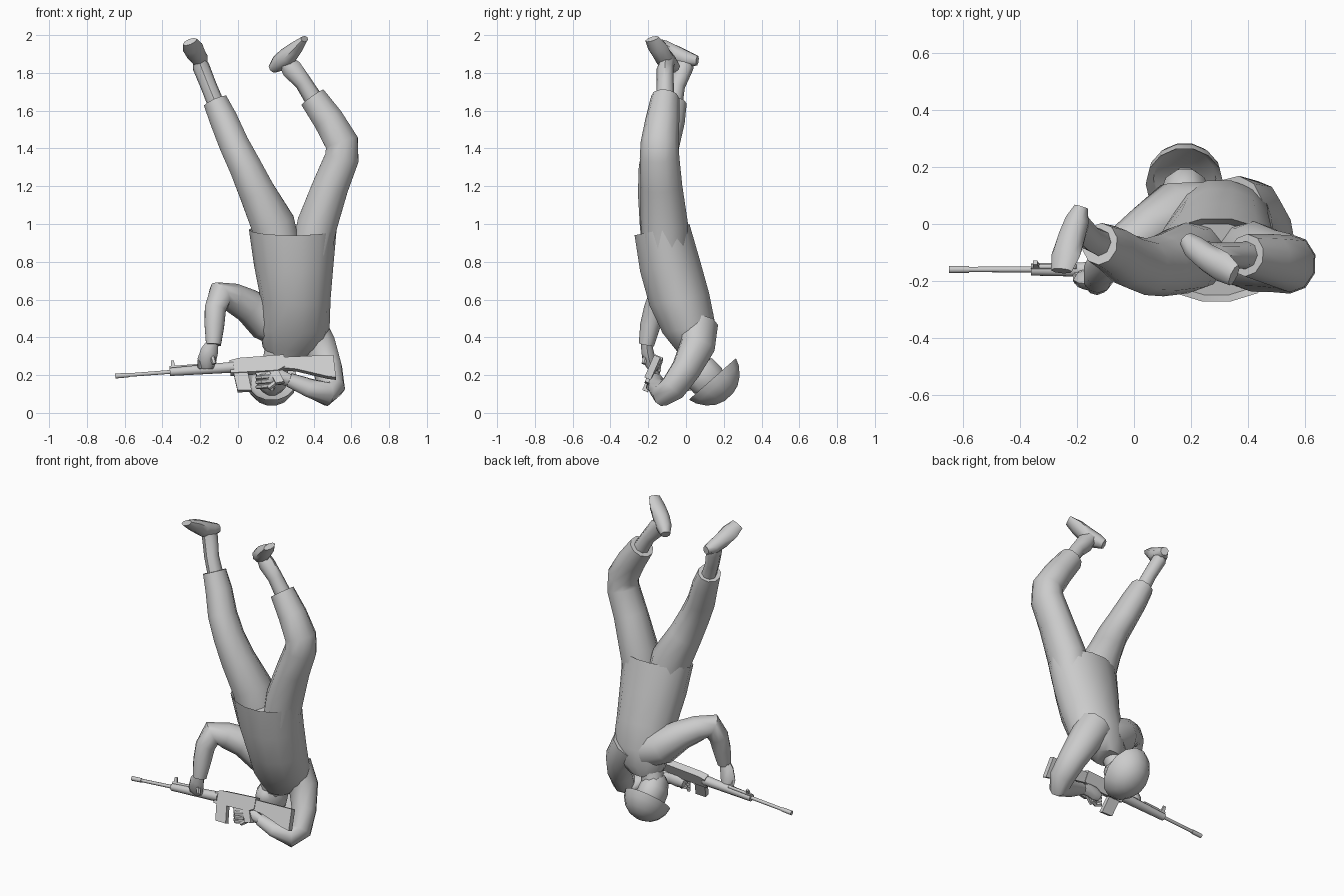
import bpy, bmesh, math
from mathutils import Vector

V = Vector
grey = bpy.data.materials.new("plain_grey")
grey.diffuse_color = (0.6, 0.6, 0.6, 1)


def finish(name, bm):
    bmesh.ops.recalc_face_normals(bm, faces=bm.faces[:])
    me = bpy.data.meshes.new(name)
    bm.to_mesh(me)
    bm.free()
    me.materials.append(grey)
    ob = bpy.data.objects.new(name, me)
    bpy.context.collection.objects.link(ob)
    return ob


def loft(name, rings, ref=(1, 0, 0), sides=10, axis=None):
    """Skin elliptical rings (x, y, z, radius along ref, radius across ref)."""
    bm = bmesh.new()
    cs = [V(r[:3]) for r in rings]
    loops = []
    for i, r in enumerate(rings):
        t = V(axis) if axis else cs[min(i + 1, len(cs) - 1)] - cs[max(i - 1, 0)]
        t.normalize()
        a = V(ref) - t * V(ref).dot(t)
        a.normalize()
        b = t.cross(a)
        loops.append([bm.verts.new(cs[i] + a * r[3] * math.cos(k * math.tau / sides)
                                   + b * r[4] * math.sin(k * math.tau / sides))
                      for k in range(sides)])
    for p, q in zip(loops, loops[1:]):
        for k in range(sides):
            n = (k + 1) % sides
            bm.faces.new((p[k], p[n], q[n], q[k]))
    bm.faces.new(loops[0])
    bm.faces.new(loops[-1])
    return finish(name, bm)


# Jacket, narrowing into the collar
loft("jacket", [(0.29, -0.125, 0.925, 0.20, 0.13), (0.29, -0.127, 0.97, 0.232, 0.152),
                (0.295, -0.085, 0.78, 0.21, 0.165), (0.305, -0.035, 0.60, 0.185, 0.165),
                (0.30, 0.015, 0.45, 0.185, 0.145), (0.29, 0.05, 0.35, 0.16, 0.105),
                (0.26, 0.06, 0.29, 0.09, 0.07)], sides=14, axis=(0, 0.2, -0.98))

# Trouser legs
loft("left_trouser", [(0.22, -0.11, 0.85, 0.12, 0.12), (0.185, -0.12, 1.0, 0.125, 0.122),
                      (0.10, -0.145, 1.17, 0.11, 0.10), (0.04, -0.15, 1.30, 0.10, 0.09),
                      (-0.02, -0.13, 1.42, 0.095, 0.083), (-0.075, -0.09, 1.55, 0.085, 0.078),
                      (-0.12, -0.07, 1.65, 0.075, 0.068)], ref=(0, 1, 0))
loft("right_trouser", [(0.39, -0.11, 0.85, 0.12, 0.11), (0.42, -0.115, 1.0, 0.125, 0.112),
                       (0.49, -0.13, 1.20, 0.11, 0.10), (0.55, -0.14, 1.35, 0.105, 0.095),
                       (0.55, -0.14, 1.43, 0.10, 0.093), (0.48, -0.125, 1.55, 0.09, 0.085),
                       (0.395, -0.11, 1.67, 0.075, 0.075)], ref=(0, 1, 0))

# Ankles and shoes
loft("left_ankle", [(-0.11, -0.07, 1.62, 0.05, 0.045), (-0.155, -0.05, 1.73, 0.045, 0.043),
                    (-0.195, -0.01, 1.83, 0.05, 0.045), (-0.205, -0.01, 1.87, 0.05, 0.035)],
     ref=(0, 1, 0), sides=8)
loft("right_ankle", [(0.42, -0.11, 1.63, 0.05, 0.05), (0.345, -0.11, 1.75, 0.045, 0.045),
                     (0.285, -0.11, 1.82, 0.045, 0.055), (0.25, -0.10, 1.86, 0.04, 0.04)],
     ref=(0, 1, 0), sides=8)
loft("left_shoe", [(-0.185, 0.06, 1.865, 0.025, 0.028), (-0.20, 0.01, 1.87, 0.045, 0.045),
                   (-0.22, -0.05, 1.895, 0.05, 0.05), (-0.24, -0.11, 1.935, 0.054, 0.036),
                   (-0.255, -0.165, 1.965, 0.04, 0.017)], ref=(-0.042, 0.006, -0.02), sides=8)
loft("right_shoe", [(0.185, -0.055, 1.825, 0.03, 0.028), (0.215, -0.085, 1.85, 0.045, 0.045),
                    (0.26, -0.12, 1.885, 0.05, 0.05), (0.31, -0.15, 1.935, 0.054, 0.036),
                    (0.352, -0.18, 1.98, 0.04, 0.017)], ref=(-0.10, -0.229, -0.066), sides=8)

# Sleeves
loft("left_sleeve", [(0.24, 0.04, 0.45, 0.11, 0.11), (0.14, 0.04, 0.495, 0.11, 0.11),
                     (0.05, -0.02, 0.57, 0.09, 0.09), (-0.03, -0.08, 0.61, 0.08, 0.078),
                     (-0.095, -0.13, 0.625, 0.07, 0.075), (-0.12, -0.165, 0.55, 0.058, 0.06),
                     (-0.125, -0.19, 0.46, 0.053, 0.055), (-0.13, -0.21, 0.36, 0.04, 0.042)],
     ref=(0.6, -0.8, 0.1))
loft("right_sleeve", [(0.36, 0.06, 0.46, 0.11, 0.11), (0.43, 0.06, 0.35, 0.09, 0.10),
                      (0.475, 0.0, 0.23, 0.075, 0.085), (0.495, -0.07, 0.13, 0.07, 0.075),
                      (0.47, -0.12, 0.10, 0.065, 0.065), (0.37, -0.15, 0.135, 0.05, 0.052),
                      (0.27, -0.16, 0.175, 0.037, 0.038)], ref=(0.7, 0.3, -0.6))

# Hands, each with a thumb and curled fingers
loft("left_hand", [(-0.13, -0.21, 0.38, 0.028, 0.028), (-0.15, -0.205, 0.33, 0.046, 0.032),
                   (-0.165, -0.195, 0.28, 0.05, 0.035), (-0.165, -0.18, 0.24, 0.035, 0.025)], sides=8)
loft("right_hand", [(0.29, -0.16, 0.17, 0.028, 0.028), (0.22, -0.165, 0.19, 0.042, 0.03),
                    (0.17, -0.168, 0.185, 0.045, 0.034), (0.13, -0.168, 0.175, 0.03, 0.025)],
     ref=(0, 0, 1), sides=8)
for i in range(3):
    x = -0.20 + i * 0.03
    loft("left_finger", [(x, -0.20, 0.28, 0.015, 0.015), (x, -0.185, 0.245, 0.015, 0.015),
                         (x, -0.145, 0.235, 0.012, 0.012)], sides=6)
    z = 0.145 + i * 0.025
    loft("right_finger", [(0.17, -0.185, z, 0.015, 0.015), (0.125, -0.20, z - 0.005, 0.015, 0.015),
                          (0.10, -0.175, z - 0.008, 0.011, 0.011)], ref=(0, 0, 1), sides=6)
loft("left_thumb", [(-0.14, -0.21, 0.31, 0.016, 0.016), (-0.125, -0.225, 0.26, 0.012, 0.012)], sides=6)
loft("right_thumb", [(0.21, -0.18, 0.17, 0.018, 0.018), (0.16, -0.20, 0.13, 0.012, 0.012)], sides=6)

# Neck, head and nose; crown points down and back
crown = V((0, 0.66, -0.75)).normalized()
loft("neck", [(0.25, 0.045, 0.41, 0.09, 0.07), (0.21, 0.05, 0.33, 0.07, 0.065),
              (0.185, 0.08, 0.22, 0.065, 0.065)])
skull = V((0.18, 0.09, 0.20))
head_rings = []
for t, w, d in ((-0.12, 0.035, 0.05), (-0.09, 0.062, 0.08), (-0.03, 0.085, 0.10),
                (0.04, 0.085, 0.105), (0.10, 0.05, 0.06)):
    head_rings.append((*(skull + crown * t), w, d))
loft("head", head_rings, axis=crown)
loft("nose", [(0.18, 0.03, 0.14, 0.02, 0.025), (0.18, 0.0, 0.125, 0.01, 0.012)], sides=6)

# Helmet bowl with a recessed underside
rim = V((0.178, 0.14, 0.18))
bowl = []
for t, w, d in ((0.03, 0.11, 0.14), (0.0, 0.137, 0.17), (0.04, 0.13, 0.155),
                (0.085, 0.105, 0.12), (0.115, 0.07, 0.078), (0.13, 0.028, 0.03)):
    bowl.append((*(rim + crown * t), w, d))
loft("helmet", bowl, axis=crown, sides=14)

# Rifle, laid out in its own tilted frame: u along, v up, w sideways
muzzle = V((-0.65, -0.16, 0.195))
U = V((1, 0, 0.075)).normalized()
W = U.cross(V((0, 0.4, 0.92))).normalized()
UP = W.cross(U)


def plate(name, outline, width):
    bm = bmesh.new()
    sides = [[bm.verts.new(muzzle + U * u + UP * v + W * s * width / 2) for u, v in outline]
             for s in (-1, 1)]
    n = len(outline)
    for s in sides:
        bm.faces.new(s)
    for k in range(n):
        m = (k + 1) % n
        bm.faces.new((sides[0][k], sides[0][m], sides[1][m], sides[1][k]))
    finish(name, bm)


def rod(name, u0, u1, r0, r1, v=0):
    loft(name, [(*(muzzle + U * u + UP * v), r, r) for u, r in ((u0, r0), (u1, r1))],
         ref=UP, sides=8)


rod("barrel", 0, 0.32, 0.010, 0.011)
rod("flash_hider", 0, 0.07, 0.014, 0.013)
rod("handguard", 0.29, 0.63, 0.023, 0.031)
rod("gas_tube", 0.29, 0.45, 0.009, 0.009, 0.025)
plate("front_sight", [(0.295, 0), (0.325, 0), (0.315, 0.062), (0.30, 0.062)], 0.014)
plate("receiver", [(0.61, 0.032), (0.66, 0.042), (0.90, 0.042), (0.90, -0.025),
                   (0.86, -0.045), (0.61, -0.04)], 0.044)
plate("magazine", [(0.625, -0.03), (0.70, -0.03), (0.715, -0.145), (0.64, -0.14)], 0.03)
plate("grip", [(0.81, -0.03), (0.86, -0.03), (0.89, -0.11), (0.845, -0.115)], 0.03)
plate("trigger_guard", [(0.74, -0.04), (0.82, -0.04), (0.82, -0.065), (0.75, -0.065)], 0.012)
plate("stock", [(0.88, 0.03), (1.16, 0.02), (1.165, -0.11), (1.12, -0.10),
                (0.96, -0.045), (0.88, -0.03)], 0.036)

# Smooth shading with crisp edges
bpy.ops.object.select_all(action='SELECT')
bpy.context.view_layer.objects.active = bpy.context.scene.objects[0]
bpy.ops.object.shade_smooth_by_angle(angle=math.radians(48))
